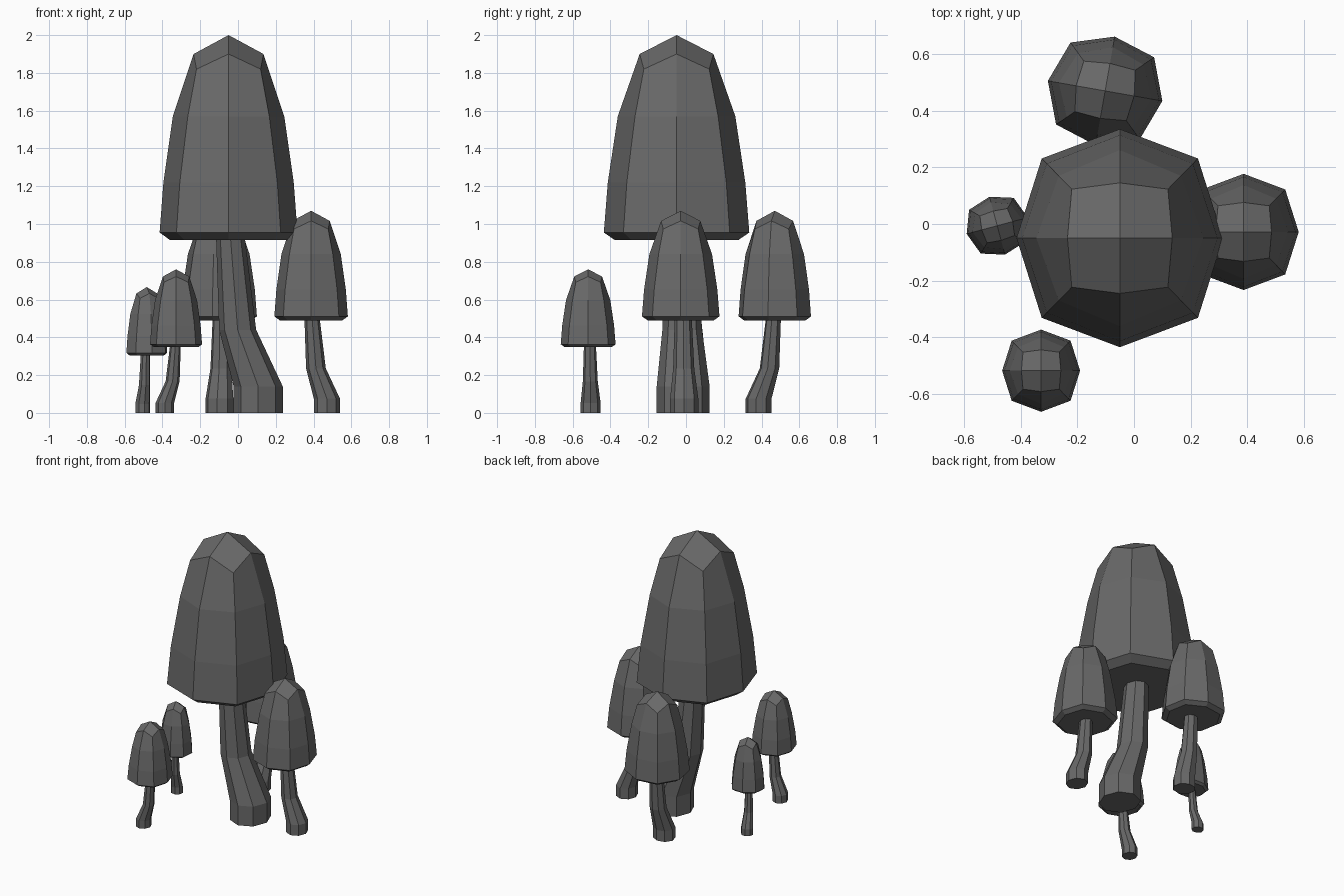
import bpy, bmesh
from math import cos, sin, pi, radians
from mathutils import Matrix, Vector

cube = bpy.data.objects.get("Cube")
if cube:
    bpy.data.objects.remove(cube, do_unlink=True)

grey = bpy.data.materials.new("dark_grey")
grey.use_nodes = True
COLOUR = (0.14, 0.14, 0.14, 1)
grey.diffuse_color = COLOUR
grey.node_tree.nodes["Principled BSDF"].inputs["Base Color"].default_value = COLOUR

SIDES = 8
# Cap rings: (radius on axes, radius on diagonals, z on axes, z on diagonals)
CAP = [(0.31, 0.33, 0.915, 0.915), (0.365, 0.39, 0.955, 0.955),
       (0.345, 0.365, 1.22, 1.22), (0.295, 0.305, 1.57, 1.57),
       (0.185, 0.24, 1.9, 1.82)]
CAP_TOP = 2.0
# Stalk rings: (centre x, centre y, half width x, half width y, z)
STALK = [(0.157, 0.035, 0.13, 0.14, 0), (0.157, 0.035, 0.13, 0.14, 0.14),
         (0.048, 0.03, 0.098, 0.105, 0.44), (0.01, 0.025, 0.076, 0.085, 0.93)]


def bridge(bm, rings):
    for low, high in zip(rings, rings[1:]):
        for i in range(SIDES):
            j = (i + 1) % SIDES
            bm.faces.new((low[i], low[j], high[j], high[i]))


def make_cap(bm):
    rings = []
    for axis_r, diag_r, axis_z, diag_z in CAP:
        ring = []
        for i in range(SIDES):
            a = i * 2 * pi / SIDES
            r, z = (diag_r, diag_z) if i % 2 else (axis_r, axis_z)
            ring.append(bm.verts.new((r * cos(a), 1.055 * r * sin(a) if i % 2 == 0
                                      else 1.02 * r * sin(a), z)))
        rings.append(ring)
    bridge(bm, rings)
    bm.faces.new(rings[0][::-1])
    # Four quads close the crown
    tip = bm.verts.new((0, 0, CAP_TOP))
    crown = rings[-1]
    for i in range(0, SIDES, 2):
        bm.faces.new((tip, crown[i], crown[i + 1], crown[(i + 2) % SIDES]))


def make_stalk(bm):
    rings = []
    for cx, cy, rx, ry, z in STALK:
        angles = [i * 2 * pi / SIDES for i in range(SIDES)]
        rings.append([bm.verts.new((cx + rx * cos(a), cy + ry * sin(a), z)) for a in angles])
    bridge(bm, rings)
    bm.faces.new(rings[0][::-1])
    bm.faces.new(rings[-1])


def add_part(name, builder, matrix):
    bm = bmesh.new()
    builder(bm)
    bm.transform(matrix)
    bmesh.ops.recalc_face_normals(bm, faces=bm.faces)
    mesh = bpy.data.meshes.new(name)
    bm.to_mesh(mesh)
    bm.free()
    mesh.materials.append(grey)
    bpy.context.collection.objects.link(bpy.data.objects.new(name, mesh))


# Mushrooms: name, x, y, width scale, height scale, turn in degrees, mirrored
MUSHROOMS = [
    ("main", -0.05, -0.05, 1, 1, 0, False),
    ("right", 0.387, -0.028, 0.533, 0.535, 0, False),
    ("back", -0.102, 0.47, 0.533, 0.535, -100, False),
    ("front", -0.328, -0.518, 0.377, 0.38, 0, True),
    ("small", -0.483, -0.006, 0.29, 0.333, 105, False),
]
for name, x, y, width, height, turn, mirrored in MUSHROOMS:
    flip = -width if mirrored else width
    matrix = (Matrix.Translation(Vector((x, y, 0))) @ Matrix.Rotation(radians(turn), 4, "Z")
              @ Matrix.Diagonal((flip, width, height, 1)))
    add_part(name + "_mushroom_cap", make_cap, matrix)
    add_part(name + "_mushroom_stalk", make_stalk, matrix)
